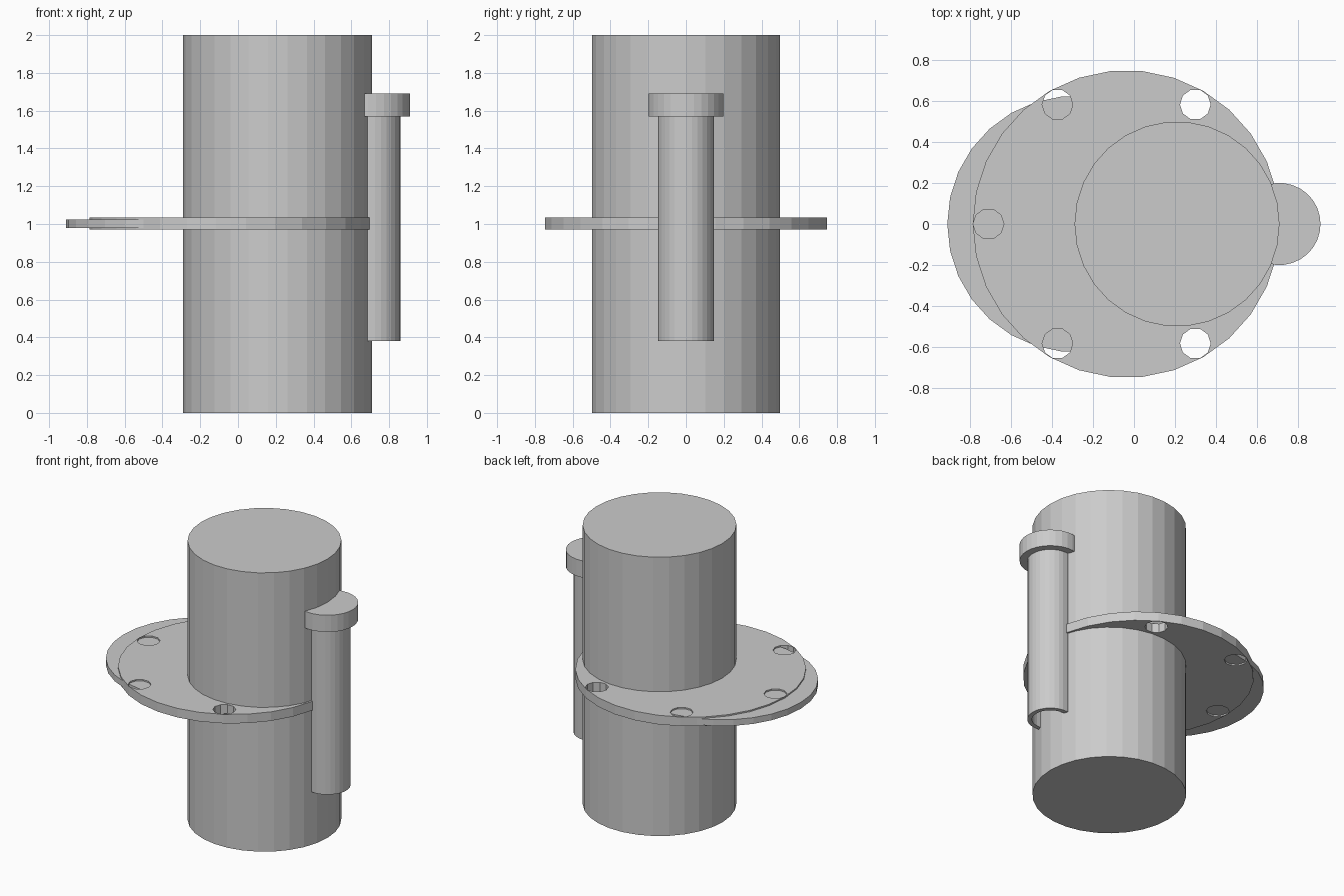
import bpy
import bmesh
from math import cos, sin, pi

old = bpy.data.objects.get("Cube")
if old:
    bpy.data.objects.remove(old, do_unlink=True)

# Single grey material
grey = bpy.data.materials.new("plain grey")
grey.use_nodes = True
colour = (0.6, 0.6, 0.6, 1)
grey.diffuse_color = colour
grey.node_tree.nodes["Principled BSDF"].inputs["Base Color"].default_value = colour


def add_turned(bm, x, y, profile, sides):
    """Turn (radius, height) points around a vertical axis and cap both ends."""
    rings = []
    for r, z in profile:
        rings.append([bm.verts.new((x + r * cos(2 * pi * i / sides),
                                    y + r * sin(2 * pi * i / sides), z))
                      for i in range(sides)])
    for a, b in zip(rings, rings[1:]):
        for i in range(sides):
            j = (i + 1) % sides
            bm.faces.new((a[i], a[j], b[j], b[i]))
    bm.faces.new(rings[0])
    bm.faces.new(rings[-1])


def turned(name, centres, profile, sides=30):
    bm = bmesh.new()
    for x, y in centres:
        add_turned(bm, x, y, profile, sides)
    bmesh.ops.recalc_face_normals(bm, faces=bm.faces)
    mesh = bpy.data.meshes.new(name)
    bm.to_mesh(mesh)
    bm.free()
    mesh.materials.append(grey)
    obj = bpy.data.objects.new(name, mesh)
    bpy.context.collection.objects.link(obj)
    return obj


def disc(r, low, high):
    return [(r, low), (r, high)]


# Main upright drum
turned("main_cylinder", [(0.21, 0)], disc(0.5, 0, 2))

# Flange with a circle of holes; the spot inside the drum is left solid
FLANGE_X = -0.037
flange = turned("flange", [(FLANGE_X, 0)], disc(0.75, 0.97, 1.035))
hole_centres = [(FLANGE_X + 0.673 * cos(k * pi / 3), 0.673 * sin(k * pi / 3))
                for k in range(1, 6)]
cutter = turned("hole_cutter", hole_centres, disc(0.075, 0.9, 1.1), 10)
cutter.hide_render = True
cut = flange.modifiers.new("holes", "BOOLEAN")
cut.operation = "DIFFERENCE"
cut.solver = "EXACT"
cut.object = cutter
bpy.context.view_layer.objects.active = flange
bpy.ops.object.modifier_apply(modifier=cut.name)
bpy.data.objects.remove(cutter, do_unlink=True)

# Thinner plate held within the flange and reaching out on the right
turned("inner_plate", [(-0.285, 0)], disc(0.626, 0.98, 1.025))

# Hollow side tube with a wider solid cap
turned("side_tube", [(0.71, 0)],
       [(0.12, 1.57), (0.12, 0.38), (0.15, 0.38),
        (0.15, 1.57), (0.2, 1.57), (0.2, 1.69)])
